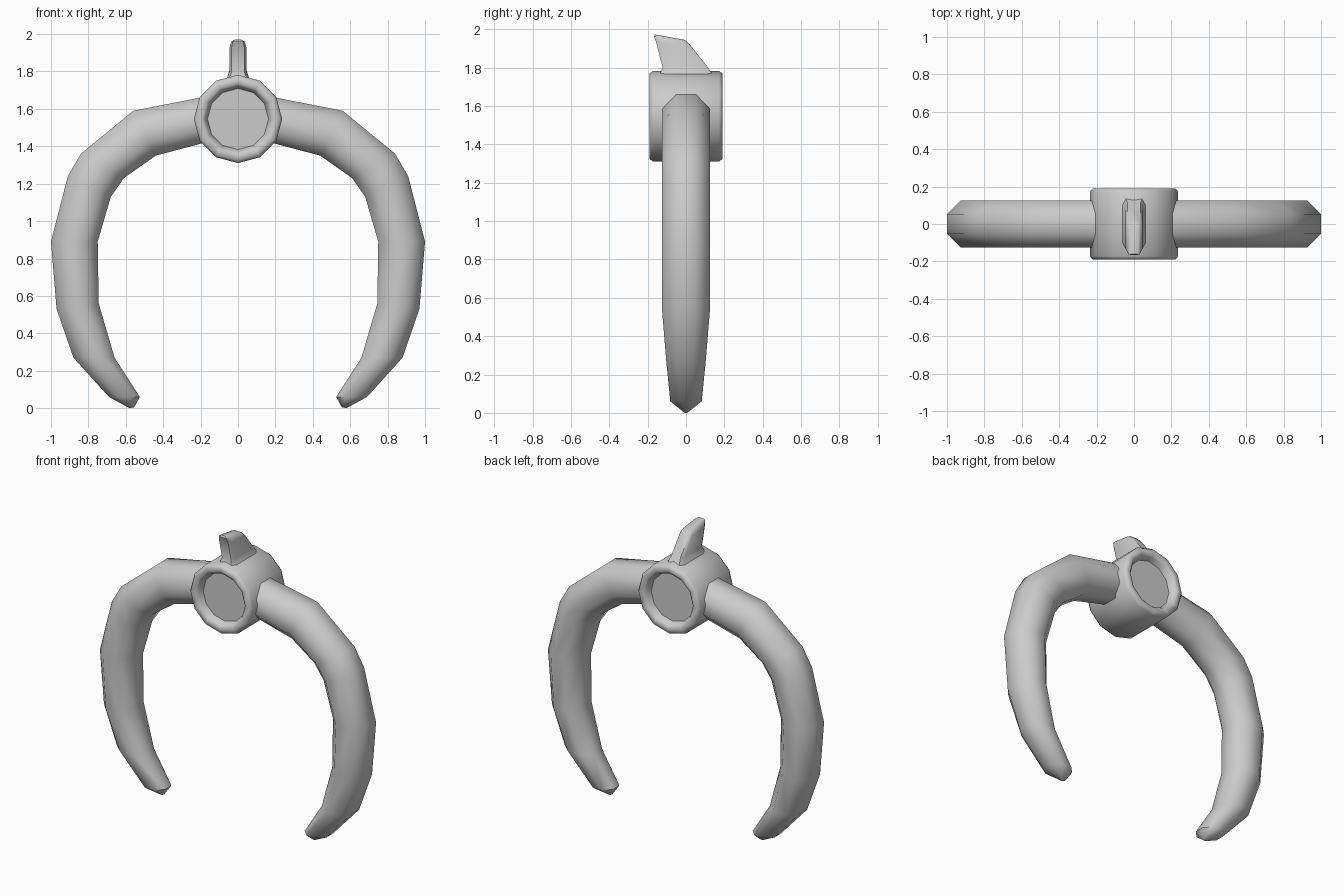
import bpy, bmesh, math
from mathutils import Vector

if "Cube" in bpy.data.objects:
    bpy.data.objects.remove(bpy.data.objects["Cube"])


def loft(name, rings, sharp_angle):
    """Skin a list of equal-sized point rings, cap both ends, shade smooth."""
    bm = bmesh.new()
    loops = [[bm.verts.new(p) for p in ring] for ring in rings]
    n = len(loops[0])
    for lo, hi in zip(loops, loops[1:]):
        for i in range(n):
            j = (i + 1) % n
            bm.faces.new((lo[i], lo[j], hi[j], hi[i]))
    bm.faces.new(loops[0])
    bm.faces.new(loops[-1])
    bmesh.ops.recalc_face_normals(bm, faces=bm.faces)
    for f in bm.faces:
        f.smooth = True
    mesh = bpy.data.meshes.new(name)
    bm.to_mesh(mesh)
    bm.free()
    mesh.set_sharp_from_angle(angle=math.radians(sharp_angle))
    obj = bpy.data.objects.new(name, mesh)
    bpy.context.collection.objects.link(obj)
    return obj


def octagon(a, b, w, c=0.42):
    """Eight-sided ring spanning a to b, with half width vector w."""
    a, b, w = Vector(a), Vector(b), Vector(w)
    mid, half = (a + b) / 2, (b - a) / 2
    uv = [(1, c), (c, 1), (-c, 1), (-1, c), (-1, -c), (-c, -1), (c, -1), (1, -c)]
    return [mid + half * u + w * v for u, v in uv]


# Curved arms: outer x, z / inner x, z / half depth
ARM = [
    (0.10, 1.68, 0.10, 1.44, 0.125),
    (0.56, 1.59, 0.44, 1.35, 0.125),
    (0.84, 1.36, 0.61, 1.23, 0.125),
    (0.91, 1.24, 0.68, 1.13, 0.125),
    (1.00, 0.89, 0.75, 0.89, 0.125),
    (0.97, 0.53, 0.745, 0.56, 0.125),
    (0.88, 0.27, 0.66, 0.27, 0.103),
    (0.69, 0.06, 0.525, 0.06, 0.082),
    (0.58, 0.00, 0.555, 0.005, 0.008),
]
for side, name in ((1, "right_arm"), (-1, "left_arm")):
    loft(name, [octagon((side * ox, 0, oz), (side * ix, 0, iz), (0, h, 0))
                for ox, oz, ix, iz, h in ARM], 60)

# Round hub with a recessed dish on each end
front = [(0.163, -0.14), (0.175, -0.175), (0.19, -0.19), (0.222, -0.19), (0.236, -0.172)]
profile = front + [(r, -y) for r, y in reversed(front)]
loft("hub", [[(r * math.cos(k * math.tau / 12), y, 1.546 + r * math.sin(k * math.tau / 12))
              for k in range(12)] for r, y in profile], 60)

# Swept fin on top of the hub: front y, z / back y, z / half width
FIN = [
    (-0.155, 1.73, 0.165, 1.73, 0.080),
    (-0.135, 1.77, 0.135, 1.77, 0.058),
    (-0.122, 1.80, 0.108, 1.81, 0.045),
    (-0.155, 1.93, 0.02, 1.92, 0.045),
    (-0.167, 1.962, 0.00, 1.94, 0.036),
    (-0.16, 1.972, -0.01, 1.945, 0.020),
]
loft("fin", [octagon((0, fy, fz), (0, by, bz), (h, 0, 0), 0.75)
             for fy, fz, by, bz, h in FIN], 50)
